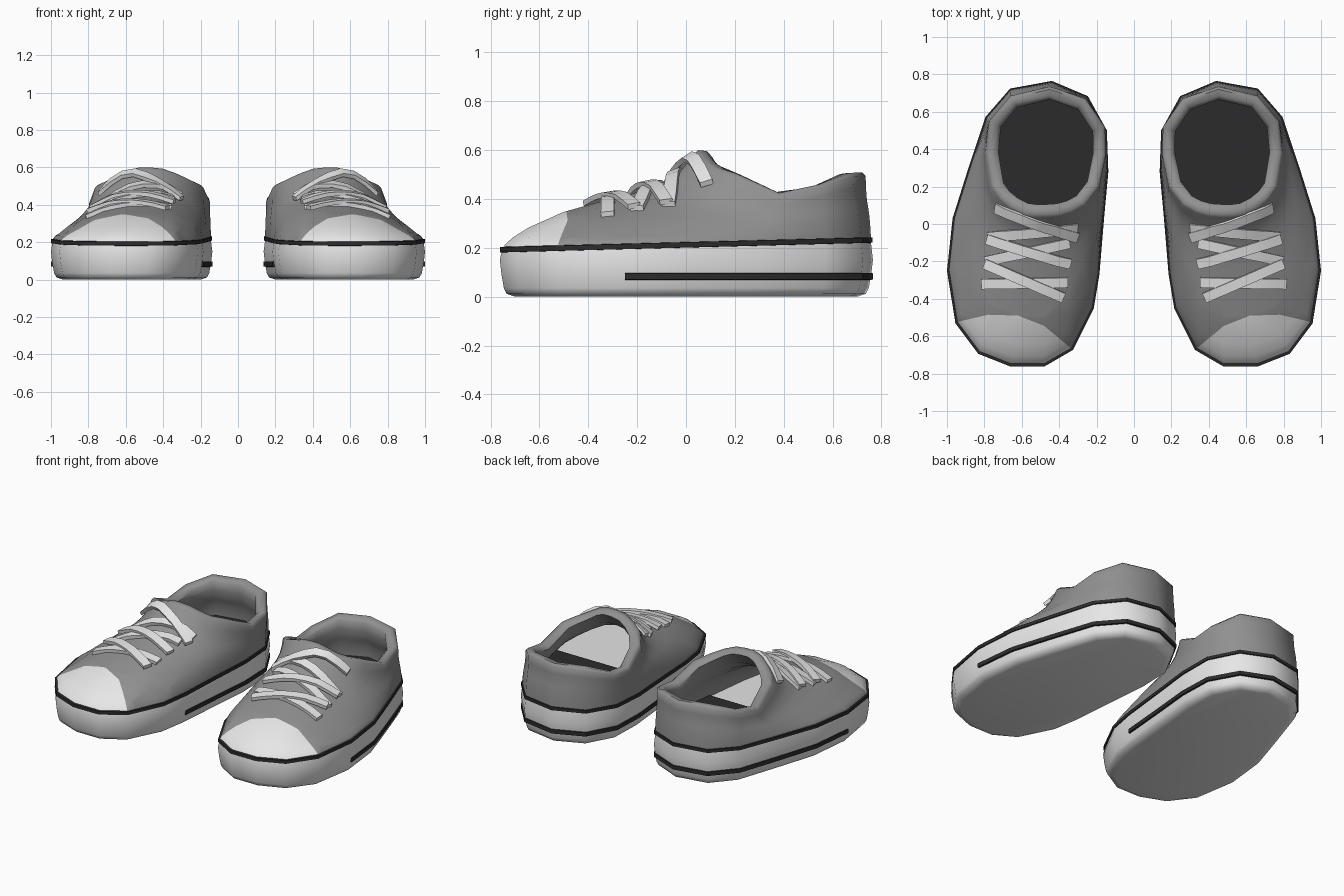
import bpy, bmesh, math
from mathutils import Vector
from mathutils.bvhtree import BVHTree

if "Cube" in bpy.data.objects:
    bpy.data.objects.remove(bpy.data.objects["Cube"])


def material(name, v):
    m = bpy.data.materials.new(name)
    m.diffuse_color = (v, v, v, 1)
    m.use_nodes = True
    m.node_tree.nodes["Principled BSDF"].inputs["Base Color"].default_value = m.diffuse_color
    return m


WHITE = material("white rubber", 0.8)
LACE = material("pale lace", 0.88)
GREY = material("grey canvas", 0.28)
BLACK = material("black rubber", 0.025)

# Footprint of one shoe, and the matching outer edge of its collar
FOOT = [(.44, .76), (.25, .68), (.15, .50), (.142, .28), (.165, .03), (.19, -.27),
        (.22, -.45), (.33, -.67), (.48, -.757), (.66, -.757), (.83, -.69), (.95, -.53),
        (.995, -.25), (.965, .03), (.88, .30), (.79, .57), (.66, .72)]
COLLAR = [(.45, .735), (.26, .67), (.155, .52), (.15, .37), (.185, .20), (.26, .10),
          (.33, .06), (.40, .04), (.47, .035), (.53, .035), (.59, .045), (.66, .08),
          (.72, .13), (.765, .20), (.795, .38), (.775, .55), (.66, .685)]
COLLAR_Z = [(0, .60), (.036, .60), (.045, .585), (.06, .57), (.08, .55), (.10, .54),
            (.13, .525), (.20, .505), (.39, .42), (.53, .45), (.65, .505), (.80, .512)]
# Upper curve: share of the way to the collar -> share of the height
RISE = [(0, 0), (.015, .05), (.06, .13), (.14, .23), (.32, .39), (.50, .49), (.67, .575),
        (.82, .675), (.93, .82)]
# How strongly each footprint point's curve is hollowed on the flanks
HOLLOW = {5: .3, 6: .3, 10: .15, 11: .5, 12: .9, 13: .9, 14: .5}


def interp(table, t):
    for (a, u), (b, v) in zip(table, table[1:]):
        if t <= b:
            return u + (v - u) * (t - a) / (b - a)
    return table[-1][1]


def seam_z(y):
    return .212 + .026 * y


def inset(pts, d):
    """Move every outline point inwards by d."""
    out, n = [], len(pts)
    for i, p in enumerate(pts):
        a, b = Vector(pts[i - 1]), Vector(pts[(i + 1) % n])
        t = (b - a).normalized()
        out.append((p[0] - t.y * d, p[1] + t.x * d))
    return out


def ring(pts, z):
    return [(x, y, z(y) if callable(z) else z) for x, y in pts]


def loft(bm, rings, closed=True, caps=False):
    rows = [[bm.verts.new(p) for p in r] for r in rings]
    n = len(rows[0])
    for a, b in zip(rows, rows[1:]):
        for i in range(n if closed else n - 1):
            j = (i + 1) % n
            bm.faces.new((a[i], a[j], b[j], b[i]))
    if caps:
        bm.faces.new(rows[0])
        bm.faces.new(rows[-1])


def finish(name, bm, mats, angle=40, recalc=True):
    """Make a mirrored pair of parts from one shoe's part."""
    if recalc:
        bmesh.ops.recalc_face_normals(bm, faces=bm.faces[:])
    me = bpy.data.meshes.new(name)
    bm.to_mesh(me)
    bm.free()
    for m in mats:
        me.materials.append(m)
    ob = bpy.data.objects.new(name, me)
    bpy.context.collection.objects.link(ob)
    bpy.ops.object.select_all(action='DESELECT')
    ob.select_set(True)
    bpy.context.view_layer.objects.active = ob
    bpy.ops.object.shade_smooth_by_angle(angle=math.radians(angle))
    ob.modifiers.new("pair", 'MIRROR').use_mirror_merge = False
    return ob


# Rubber sole with a rounded lower edge
bm = bmesh.new()
loft(bm, [ring(inset(FOOT, d), z) for d, z in
          ((.06, 0), (.024, .012), (.012, .035), (.002, .09), (-.005, .15), (.004, seam_z))],
     caps=True)
finish("sole", bm, [WHITE], 50)

# Dark insole plate under the opening only; the sole shows ahead of it
bm = bmesh.new()
loft(bm, [ring(inset(FOOT, .05), lambda y: seam_z(y) + h) for h in (.004, .012)], caps=True)
bmesh.ops.bisect_plane(bm, geom=bm.verts[:] + bm.edges[:] + bm.faces[:],
                       plane_co=(0, .06, 0), plane_no=(0, -1, 0), clear_outer=True)
finish("insole", bm, [BLACK])


# Upper: outer skin, rolled collar, inner lining
def skin(base, top, drop):
    rings = []
    for s, f in RISE:
        r = []
        for i, ((bx, by), (cx, cy), (_, oy)) in enumerate(zip(base, top, COLLAR)):
            z0, z1 = seam_z(by), interp(COLLAR_Z, oy) - drop
            g = f * (1 - .5 * HOLLOW.get(i, 0) * (1 - s) * min(1, s / .1))
            r.append((bx + (cx - bx) * s, by + (cy - by) * s, z0 + (z1 - z0) * g))
        rings.append(r)
    return rings


def collar_ring(d, drop):
    return [(x, min(y, .735 - d), interp(COLLAR_Z, p[1]) - drop)
            for (x, y), p in zip(inset(COLLAR, d), COLLAR)]


hole = [(x, min(y, .66)) for x, y in inset(COLLAR, .07)]
outer = skin(inset(FOOT, .003), COLLAR, .012)
inner = skin(inset(FOOT, .045), hole, .035)
bm = bmesh.new()
loft(bm, outer + [collar_ring(0, .014), collar_ring(.015, 0), collar_ring(.05, .004),
                  collar_ring(.07, .025)] + inner[::-1])
bmesh.ops.recalc_face_normals(bm, faces=bm.faces[:])
# open tube: make sure the toe skin faces forwards
toe = min(bm.faces, key=lambda f: f.calc_center_median().y)
if toe.normal.y > 0:
    bmesh.ops.reverse_faces(bm, faces=bm.faces[:])
bm.normal_update()
surface = BVHTree.FromBMesh(bm)

# Toe cap: cut along an arc and colour everything ahead of it
ARC = [(.95, -.525), (.78, -.485), (.62, -.49), (.48, -.545), (.33, -.67)]
cuts = []
for (ax, ay), (bx, by) in zip(ARC, ARC[1:]):
    co, no = Vector((ax, ay, 0)), Vector((by - ay, ax - bx, 0)).normalized()
    cuts.append((co, no))
    front = [f for f in bm.faces if f.calc_center_median().y < -.1]
    geom = set(front)
    for f in front:
        geom.update(f.edges)
        geom.update(f.verts)
    bmesh.ops.bisect_plane(bm, geom=list(geom), plane_co=co, plane_no=no, dist=1e-5)
for f in bm.faces:
    c = f.calc_center_median()
    f.material_index = int(all((c - co).dot(no) < 0 for co, no in cuts))
finish("upper", bm, [GREY, WHITE], 50, recalc=False)


# Dark trim bands
def band(name, pts, z, h, closed, proud):
    out, inn = inset(FOOT, -proud), inset(FOOT, .02)
    bm = bmesh.new()
    prof = []
    for i in pts:
        (ox, oy), (ix, iy) = out[i], inn[i]
        c = z(oy)
        prof.append([(ix, iy, c - h), (ox, oy, c - h * .8), (ox, oy, c + h * .8), (ix, iy, c + h)])
    if closed:
        rings = [[p[k] for p in prof] for k in range(4)]
        loft(bm, rings + rings[:1])
        bmesh.ops.remove_doubles(bm, verts=bm.verts[:], dist=1e-6)
    else:
        loft(bm, prof, caps=True)
    finish(name, bm, [BLACK], 35)


band("seam_band", range(17), seam_z, .013, True, .004)
band("heel_band", [12, 13, 14, 15, 16, 0, 1, 2, 3, 4, 5], lambda y: .083, .016, False, .005)

# Crossed laces laid over the upper: outer end, inner end, lift
LACES = [((.81, -.32), (.36, -.31), .010), ((.79, -.21), (.38, -.39), .022),
         ((.79, -.20), (.35, -.10), .010), ((.775, -.08), (.35, -.21), .022),
         ((.775, -.07), (.31, -.02), .010), ((.73, .09), (.31, -.07), .018)]
bm = bmesh.new()
for a, b, lift in LACES:
    a, b = Vector(a), Vector(b)
    path = []
    for k in range(8):
        p = a.lerp(b, k / 7)
        hit, no, _, _ = surface.ray_cast(Vector((p.x, p.y, 2)), Vector((0, 0, -1)))
        if hit:
            no = no if no.z > 0 else -no
            path.append((hit + no * lift, no))
    rings = []
    for k, (p, no) in enumerate(path):
        t = path[min(k + 1, len(path) - 1)][0] - path[max(k - 1, 0)][0]
        n = (no + Vector((0, -.05, .8))).normalized()
        side = t.cross(n).normalized() * .027
        up = n * .011
        rings.append([p + side - up, p + side + up, p - side + up, p - side - up])
    loft(bm, rings, caps=True)
finish("laces", bm, [LACE], 35)
